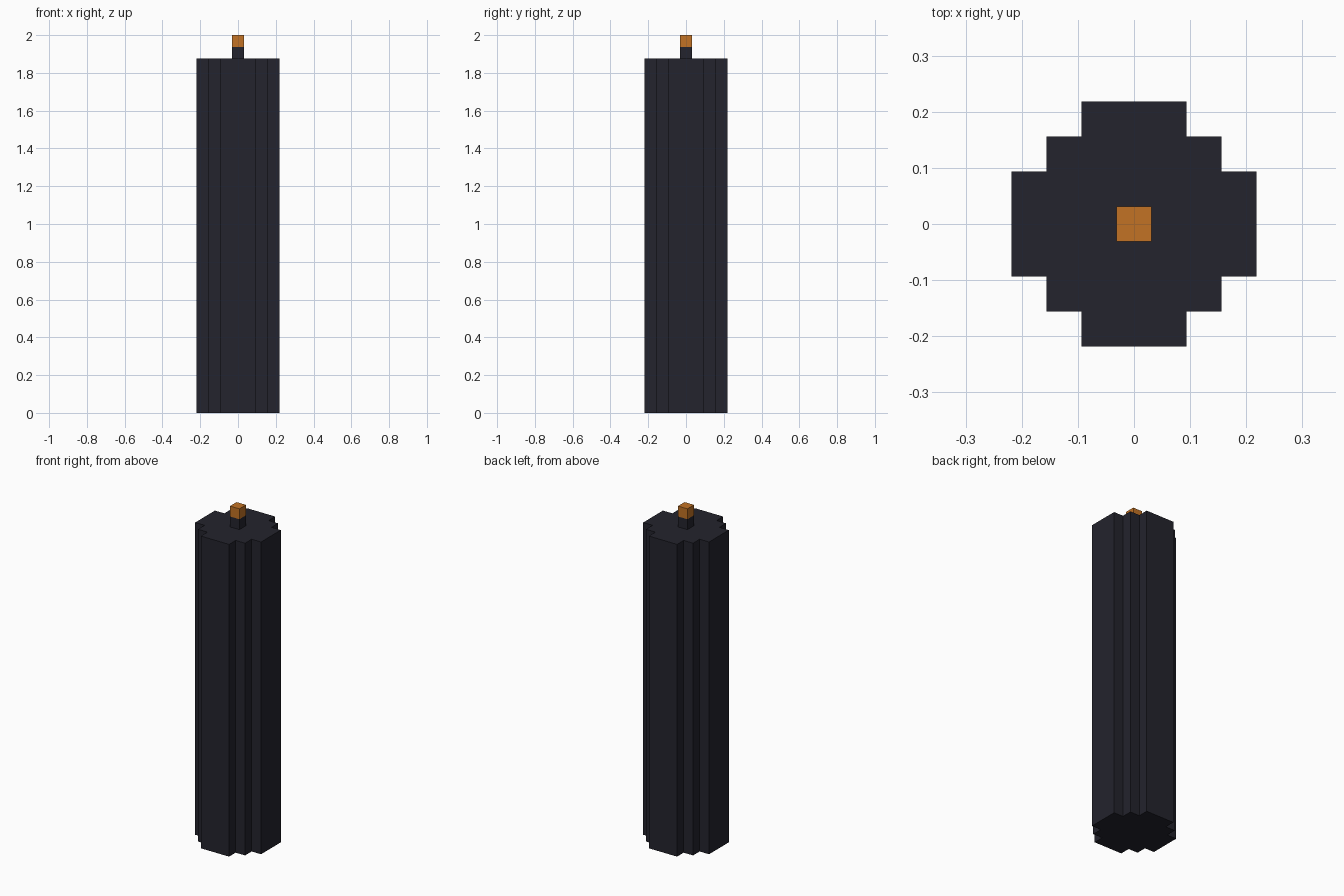
import bpy
import bmesh

cube = bpy.data.objects.get("Cube")
if cube:
    bpy.data.objects.remove(cube, do_unlink=True)

U = 2 / 32  # one block of the stepped grid


def material(name, rgb):
    mat = bpy.data.materials.new(name)
    mat.use_nodes = True
    color = (*rgb, 1)
    mat.diffuse_color = color
    mat.node_tree.nodes["Principled BSDF"].inputs["Base Color"].default_value = color
    return mat


def prism(name, outline, z0, z1, mat):
    """Extrude a flat outline, given in blocks, from z0 up to z1."""
    bm = bmesh.new()
    base = bm.faces.new([bm.verts.new((x * U, y * U, z0 * U)) for x, y in outline])
    top = bmesh.ops.extrude_face_region(bm, geom=[base])["geom"]
    verts = [g for g in top if isinstance(g, bmesh.types.BMVert)]
    bmesh.ops.translate(bm, verts=verts, vec=(0, 0, (z1 - z0) * U))
    bmesh.ops.recalc_face_normals(bm, faces=bm.faces)
    mesh = bpy.data.meshes.new(name)
    bm.to_mesh(mesh)
    bm.free()
    mesh.materials.append(mat)
    obj = bpy.data.objects.new(name, mesh)
    bpy.context.collection.objects.link(obj)
    return obj


def four_fold(corner):
    """Repeat one corner of an outline by quarter turns."""
    points = []
    for _ in range(4):
        points += corner
        corner = [(-y, x) for x, y in corner]
    return points


charcoal = material("charcoal wax", (0.017, 0.017, 0.026))
orange = material("orange ember", (0.54, 0.17, 0.018))

# Stepped round body
stepped = four_fold([(3.5, 1.5), (2.5, 1.5), (2.5, 2.5), (1.5, 2.5), (1.5, 3.5)])
prism("candle_body", stepped, 0, 30, charcoal)

# Wick with a glowing tip
square = four_fold([(0.5, 0.5)])
prism("wick", square, 30, 31, charcoal)
prism("wick_tip", square, 31, 32, orange)
